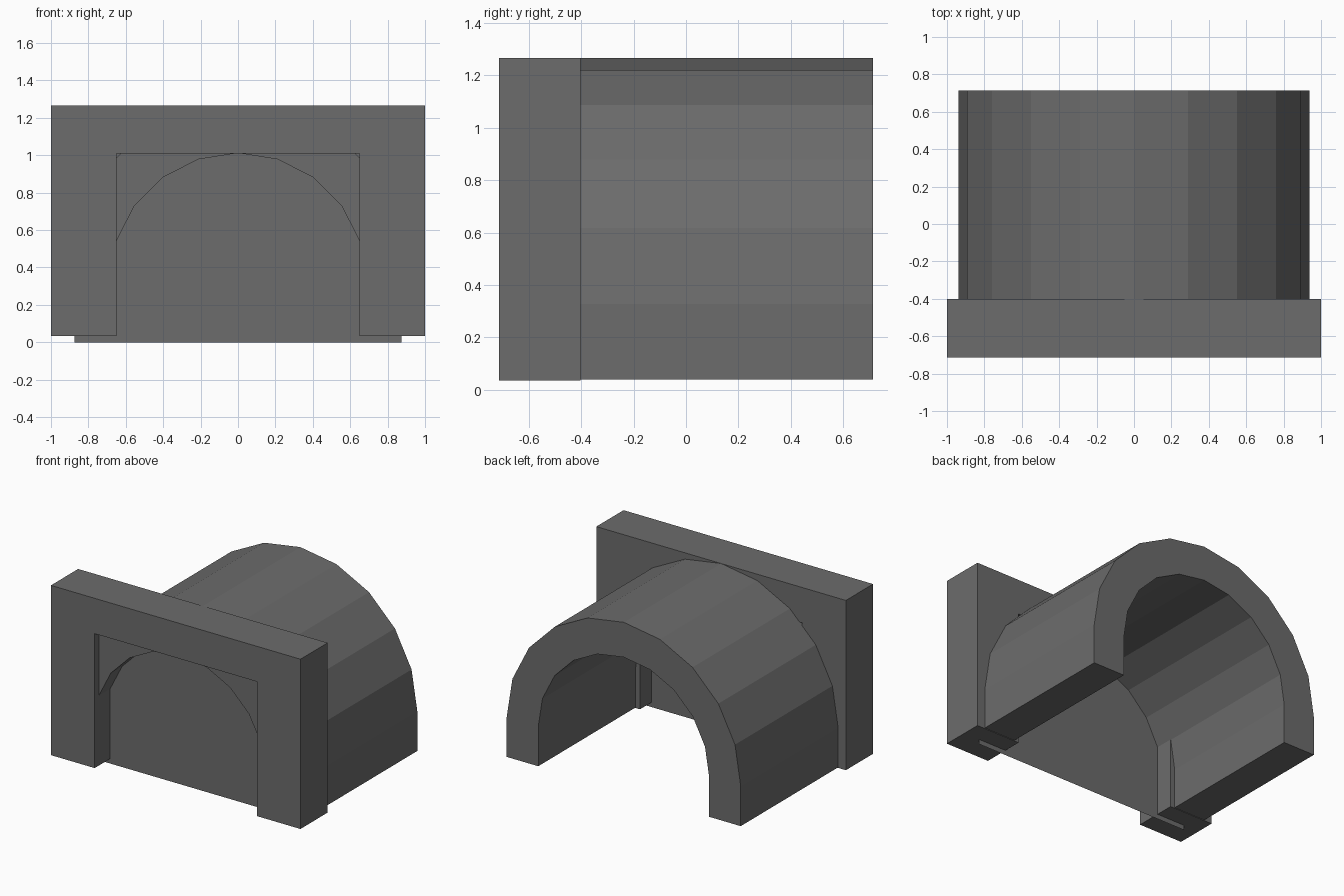
import bpy, math

if "Cube" in bpy.data.objects:
    bpy.data.objects.remove(bpy.data.objects["Cube"])

# Dark grey stone
stone = bpy.data.materials.new("dark_stone")
stone.diffuse_color = (0.15, 0.15, 0.15, 1)
stone.use_nodes = True
stone.node_tree.nodes["Principled BSDF"].inputs["Base Color"].default_value = stone.diffuse_color


def make_mesh(name, verts, faces):
    mesh = bpy.data.meshes.new(name)
    mesh.from_pydata(verts, [], faces)
    mesh.materials.append(stone)
    obj = bpy.data.objects.new(name, mesh)
    bpy.context.collection.objects.link(obj)
    return obj


def extrude_band(name, outer, inner, y0, y1):
    """Solid from an open band (outer and inner x/z paths) extruded along y."""
    n = len(outer)
    ring = outer + inner
    verts = [(x, y, z) for y in (y0, y1) for x, z in ring]
    m = 2 * n
    faces = []
    for i in range(n - 1):
        a, b, c, d = i, i + 1, n + i + 1, n + i
        faces.append((a, b, c, d))                          # front end
        faces.append((m + d, m + c, m + b, m + a))          # back end
        faces.append((b, a, m + a, m + b))                  # outer skin
        faces.append((d, c, m + c, m + d))                  # inner skin
    faces.append((0, n, m + n, m))                          # feet
    faces.append((2 * n - 1, n - 1, m + n - 1, m + 2 * n - 1))
    return make_mesh(name, verts, faces)


def arch(radius, centre_z, base_z):
    """Half of a 20-sided circle standing on straight legs."""
    pts = [(-radius, base_z)]
    for i in range(11):
        a = math.pi - math.radians(18) * i
        pts.append((radius * math.cos(a), centre_z + radius * math.sin(a)))
    return pts + [(radius, base_z)]


def portal(half_width, top, base):
    return [(-half_width, base), (-half_width, top), (half_width, top), (half_width, base)]


# Rectangular entrance frame
extrude_band("portal_frame", portal(1.0, 1.265, 0.035), portal(0.65, 1.009, 0.035), -0.713, -0.402)

# Faceted tunnel vault, its front end set inside the frame
extrude_band("tunnel_vault", arch(0.938, 0.327, 0.039), arch(0.685, 0.327, 0.039), -0.665, 0.713)

# Thin flat panel closing the entrance
make_mesh("entrance_panel",
          [(-0.875, -0.535, 0), (0.875, -0.535, 0), (0.875, -0.535, 1.13), (-0.875, -0.535, 1.13)],
          [(0, 1, 2, 3)])
